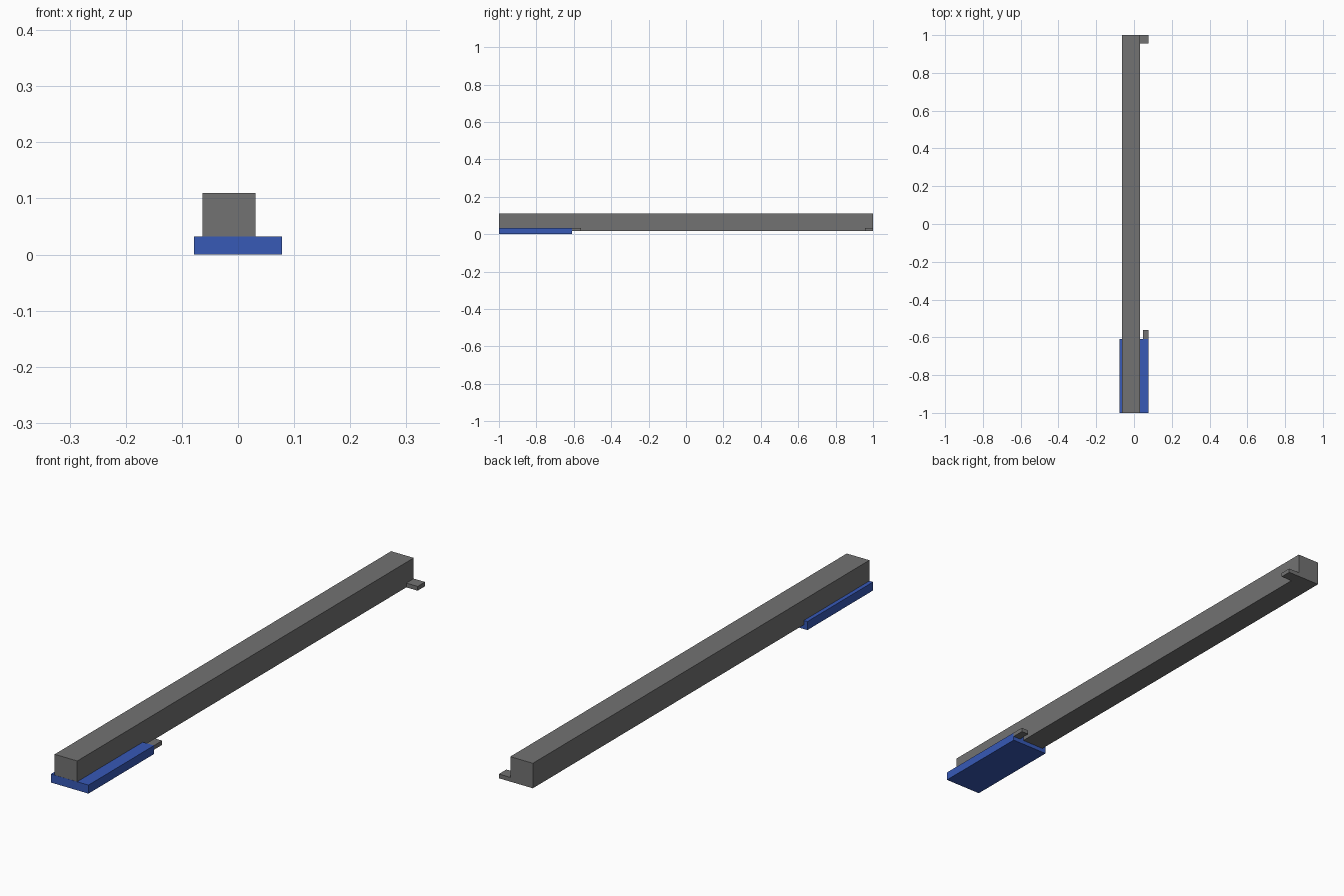
import bpy
import bmesh
from mathutils import Vector

cube = bpy.data.objects.get("Cube")
if cube:
    bpy.data.objects.remove(cube, do_unlink=True)


def make_material(name, rgb):
    mat = bpy.data.materials.new(name)
    mat.use_nodes = True
    color = (*rgb, 1.0)
    mat.diffuse_color = color
    mat.node_tree.nodes["Principled BSDF"].inputs["Base Color"].default_value = color
    return mat


def box(name, low, high, mat):
    """Flat-shaded box spanning two opposite corners."""
    low, high = Vector(low), Vector(high)
    bm = bmesh.new()
    bmesh.ops.create_cube(bm, size=1)
    bmesh.ops.scale(bm, vec=high - low, verts=bm.verts)
    bmesh.ops.translate(bm, vec=(low + high) / 2, verts=bm.verts)
    mesh = bpy.data.meshes.new(name)
    bm.to_mesh(mesh)
    bm.free()
    mesh.materials.append(mat)
    obj = bpy.data.objects.new(name, mesh)
    bpy.context.collection.objects.link(obj)
    return obj


grey = make_material("dark grey", (0.17, 0.17, 0.17))
blue = make_material("blue", (0.038, 0.1, 0.47))

side = 0.078        # half width of the base plate
bar_right, bar_left = -0.063, 0.031
under, plate_top = 0.016, 0.032
plate_end = -0.61

# Blue base plate under the front end
box("base_plate", (-side, -1, 0), (side, plate_end, plate_top), blue)

# Long bar, sunk into the plate
box("long_bar", (bar_right, -0.9995, under), (bar_left, 1, 0.11), grey)

# Small tabs on the left side
box("plate_tab", (0.047, plate_end, under), (side, -0.562, plate_top), grey)
box("end_tab", (bar_left, 0.956, under), (side, 1, plate_top), grey)
